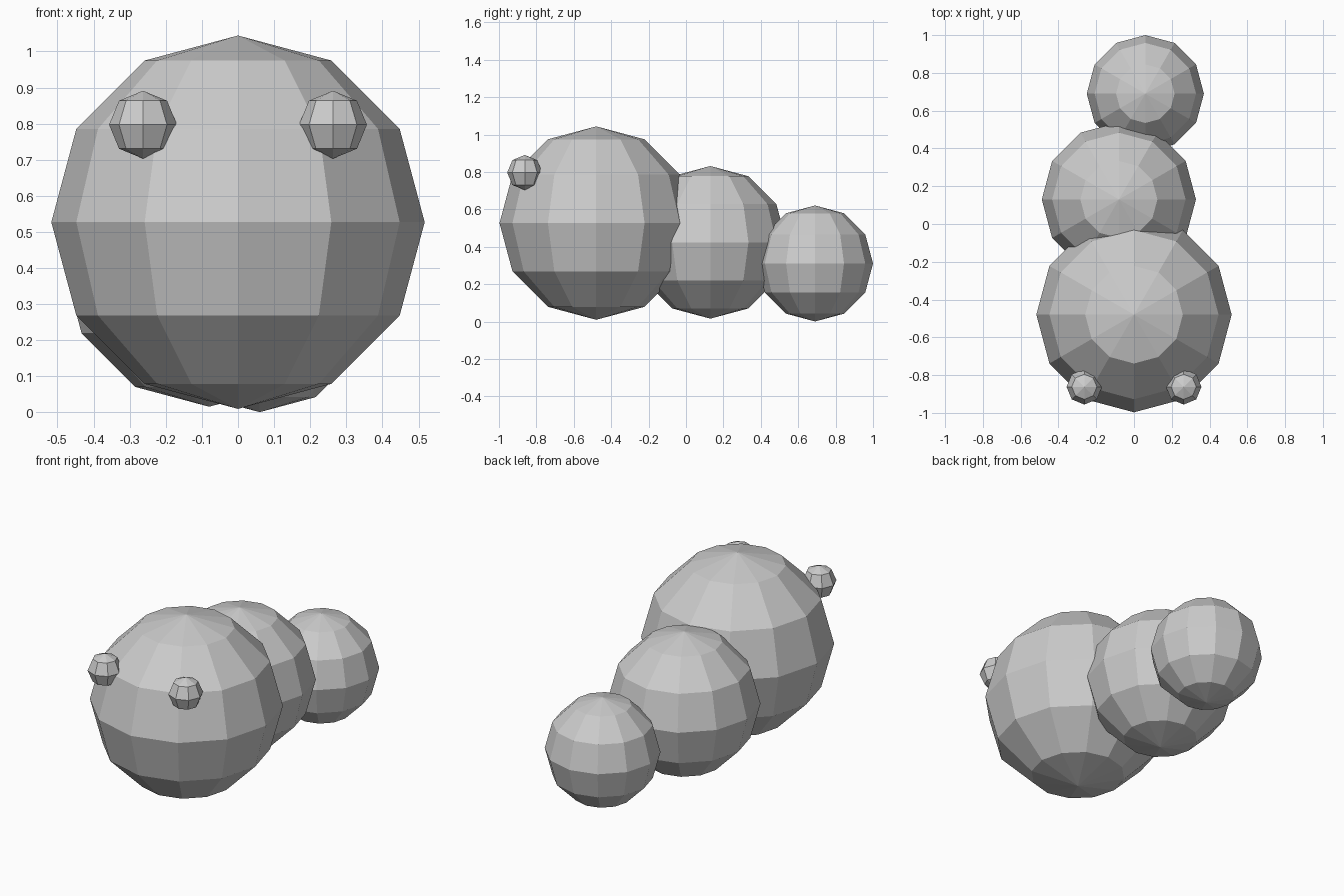
import bpy

if "Cube" in bpy.data.objects:
    bpy.data.objects.remove(bpy.data.objects["Cube"])


def ball(name, center, radius, segments, rings):
    bpy.ops.mesh.primitive_uv_sphere_add(
        segments=segments, ring_count=rings, radius=radius, location=center)
    obj = bpy.context.object
    obj.name = name
    return obj


# Head and the two tapering body segments
ball("head", (0, -0.48, 0.527), 0.517, 12, 6)
ball("middle_body", (-0.08, 0.13, 0.424), 0.408, 12, 6)
ball("tail_body", (0.06, 0.69, 0.311), 0.31, 12, 6)

# Pair of eyes
for side, x in (("left", -0.263), ("right", 0.263)):
    ball(side + "_eye", (x, -0.862, 0.797), 0.094, 8, 4)
